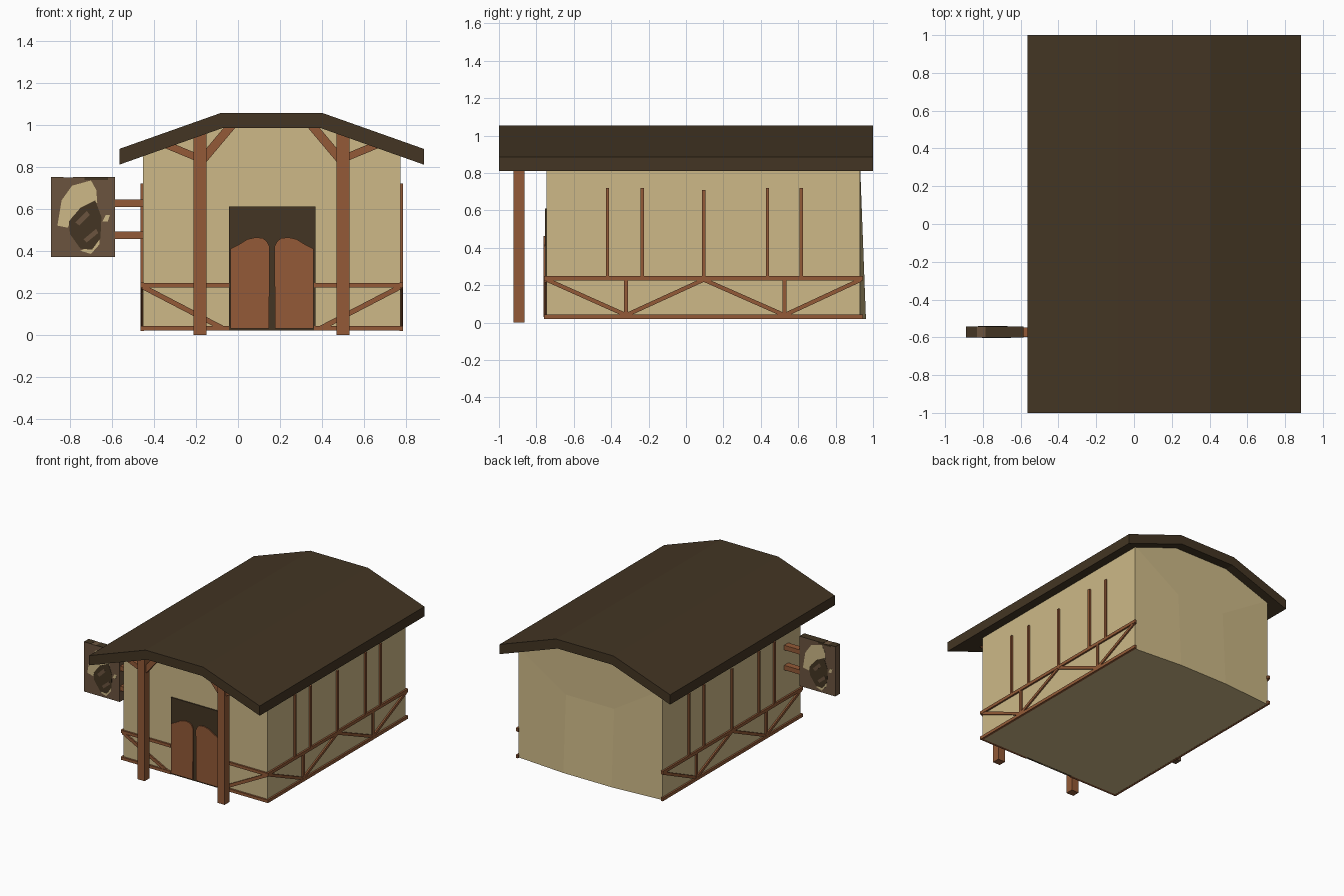
import bpy, bmesh, math
from mathutils import Vector

if "Cube" in bpy.data.objects:
    bpy.data.objects.remove(bpy.data.objects["Cube"])

CX = 0.16  # symmetry plane of the building


def mat(name, r, g, b):
    m = bpy.data.materials.new(name)
    lin = [((c / 255 + 0.055) / 1.055) ** 2.4 for c in (r, g, b)]
    m.diffuse_color = (*lin, 1)
    m.use_nodes = True
    m.node_tree.nodes["Principled BSDF"].inputs["Base Color"].default_value = m.diffuse_color
    return m


CREAM = mat("cream plaster", 205, 185, 135)
TIMBER = mat("red brown timber", 147, 90, 55)
DARK = mat("dark roof brown", 67, 53, 35)
BOARD = mat("sign board brown", 107, 84, 62)


def mesh(name, verts, faces, m):
    bm = bmesh.new()
    vs = [bm.verts.new(v) for v in verts]
    for f in faces:
        bm.faces.new([vs[i] for i in f])
    bmesh.ops.recalc_face_normals(bm, faces=bm.faces)
    me = bpy.data.meshes.new(name)
    bm.to_mesh(me)
    bm.free()
    me.materials.append(m)
    ob = bpy.data.objects.new(name, me)
    bpy.context.collection.objects.link(ob)
    return ob


def prism(name, pts, y0, y1, m):
    """Extrude an x/z outline along y."""
    n = len(pts)
    verts = [(x, y, z) for y in (y0, y1) for x, z in pts]
    faces = [list(range(n)), list(range(n, 2 * n))]
    faces += [[i, (i + 1) % n, n + (i + 1) % n, n + i] for i in range(n)]
    return mesh(name, verts, faces, m)


def beam(name, p, q, normal, w, d, m=TIMBER):
    """Rectangular bar from p to q; d is its depth along normal, w its width."""
    p, q, n = Vector(p), Vector(q), Vector(normal)
    s = (q - p).normalized().cross(n) * w / 2
    n = n * d / 2
    verts = [c + a * s + b * n for c in (p, q) for a, b in ((-1, -1), (1, -1), (1, 1), (-1, 1))]
    faces = [(0, 1, 2, 3), (4, 5, 6, 7)] + [(i, (i + 1) % 4, 4 + (i + 1) % 4, 4 + i) for i in range(4)]
    return mesh(name, verts, faces, m)


def mx(x, s):
    """Mirror offset: s=-1 keeps the left half, s=1 gives the right half."""
    return x if s < 0 else 2 * CX - x


# Roof: thick bent slab
half = [(-0.565, 0.885), (-0.085, 1.055)]
under = [(-0.565, 0.81), (-0.072, 0.985)]
roof_pts = half + [(mx(x, 1), z) for x, z in reversed(half)]
roof_pts += [(mx(x, 1), z) for x, z in under] + list(reversed(under))
prism("roof", roof_pts, -1, 1, DARK)

# Walls: gabled body whose back wall bulges at the foot
L, R, F, B = -0.452, 0.773, -0.746, 0.93
gable = [(L, 0.02), (L, 0.865), (-0.075, 0.995), (0.395, 0.995), (R, 0.865), (R, 0.02)]
wv = [(x, F, z) for x, z in gable] + [(x, B, z) for x, z in gable]
wv += [(-0.04, 0.962, 0.02), (0.37, 0.962, 0.02), (-0.04, B, 0.61), (0.37, B, 0.61)]
wf = [range(6), (0, 5, 11, 13, 12, 6), (6, 12, 14, 7), (12, 13, 15, 14), (13, 11, 10, 15),
      (7, 14, 15, 10, 9, 8)] + [(i, i + 1, i + 7, i + 6) for i in range(5)]
mesh("walls", wv, wf, CREAM)

# Doorway and swing doors
prism("doorway", [(-0.042, 0.02), (0.368, 0.02), (0.368, 0.61), (-0.042, 0.61)], F - 0.008, F + 0.01, DARK)
leaf = [(-0.036, 0.03), (0.148, 0.03), (0.15, 0.42), (0.138, 0.445), (0.118, 0.46), (0.085, 0.464),
        (0.045, 0.455), (0.005, 0.43), (-0.036, 0.41)]
for s, side in ((-1, "left"), (1, "right")):
    prism(side + "_door", [(mx(x, s) + (0.004 if s > 0 else 0), z) for x, z in leaf], F - 0.016, F, TIMBER)

    # Porch posts with two braces each
    py = -0.892
    post_x = mx(-0.18, s)
    beam(side + "_porch_post", (post_x, py, 0), (post_x, py, 0.98), (0, 1, 0), 0.062, 0.058)
    beam(side + "_inner_brace", (post_x, py, 0.82), (mx(-0.02, s), py, 1.01), (0, 1, 0), 0.042, 0.03)
    beam(side + "_outer_brace", (post_x, py, 0.838), (mx(-0.385, s), py, 0.923), (0, 1, 0), 0.035, 0.03)

    # Front timber framing
    fy, fn = F - 0.004, (0, 1, 0)
    for z, label in ((0.031, "sill"), (0.236, "rail")):
        beam(f"{side}_front_{label}", (mx(-0.463, s), fy, z), (mx(-0.042, s), fy, z), fn, 0.022, 0.02)
    beam(side + "_front_diagonal", (mx(-0.452, s), fy, 0.228), (mx(-0.075, s), fy, 0.032), fn, 0.024, 0.014)

    # Side timber framing
    sx, sn = (L - 0.004 if s < 0 else R + 0.004), (1, 0, 0)
    for z, label in ((0.031, "sill"), (0.237, "rail")):
        beam(f"{side}_side_{label}", (sx, -0.758, z), (sx, 0.945, z), sn, 0.024, 0.018)
    for i, (y, top) in enumerate(((-0.42, 0.72), (-0.233, 0.72), (0.095, 0.71), (0.436, 0.72), (0.617, 0.72))):
        beam(f"{side}_upper_stud_{i}", (sx, y, 0.245), (sx, y, top), sn, 0.018, 0.018)
    for i, y in enumerate((-0.32, 0.526)):
        beam(f"{side}_lower_stud_{i}", (sx, y, 0.035), (sx, y, 0.23), sn, 0.022, 0.016)
    zig = [(-0.745, 0.23), (-0.32, 0.04), (0.095, 0.23), (0.526, 0.04), (0.935, 0.23)]
    for i in range(4):
        beam(f"{side}_side_diagonal_{i}", (sx, *zig[i]), (sx, *zig[i + 1]), sn, 0.022, 0.014)

# Hanging sign on two brackets
SY = -0.572
for z, label in ((0.473, "lower"), (0.627, "upper")):
    beam(label + "_sign_bracket", (-0.60, SY, z), (-0.44, SY, z), (0, 1, 0), 0.036, 0.05)
prism("sign_board", [(-0.89, 0.37), (-0.585, 0.37), (-0.585, 0.75), (-0.89, 0.75)], SY - 0.029, SY + 0.029, BOARD)

# Painted emblem on both sign faces: pale crescent, dark oval, slits
emblem = [
    ("sign_crescent", CREAM, 0.001, [(-0.86, 0.52), (-0.84, 0.64), (-0.79, 0.71), (-0.70, 0.735), (-0.675, 0.69),
                                     (-0.67, 0.63), (-0.75, 0.60), (-0.79, 0.56), (-0.81, 0.51)]),
    ("sign_lower_glow", CREAM, 0.001, [(-0.75, 0.40), (-0.69, 0.43), (-0.66, 0.485), (-0.66, 0.43), (-0.70, 0.385)]),
    ("sign_oval", DARK, 0.002, [(-0.805, 0.54), (-0.75, 0.605), (-0.68, 0.64), (-0.65, 0.56), (-0.655, 0.46),
                                (-0.695, 0.405), (-0.75, 0.41), (-0.80, 0.48)]),
    ("sign_upper_slit", BOARD, 0.003, [(-0.775, 0.535), (-0.72, 0.59), (-0.705, 0.57), (-0.755, 0.52)]),
    ("sign_lower_slit", BOARD, 0.003, [(-0.735, 0.455), (-0.675, 0.505), (-0.665, 0.485), (-0.72, 0.44)]),
    ("sign_spark", CREAM, 0.001, [(-0.645, 0.54), (-0.62, 0.54), (-0.61, 0.57), (-0.63, 0.57)]),
    ("sign_top_line", DARK, 0.001, [(-0.73, 0.738), (-0.62, 0.738), (-0.62, 0.75), (-0.73, 0.75)]),
]
for name, m, t, pts in emblem:
    prism(name + "_front", pts, SY - 0.029 - t, SY - 0.025, m)
    prism(name + "_back", [(-1.475 - x, z) for x, z in pts], SY + 0.025, SY + 0.029 + t, m)
# Dark strips along the top edge of the sign
for i, (a, b) in enumerate(((-0.89, -0.83), (-0.785, -0.585))):
    prism(f"sign_top_strip_{i}", [(a, 0.748), (b, 0.748), (b, 0.752), (a, 0.752)], SY - 0.029, SY + 0.029, DARK)
